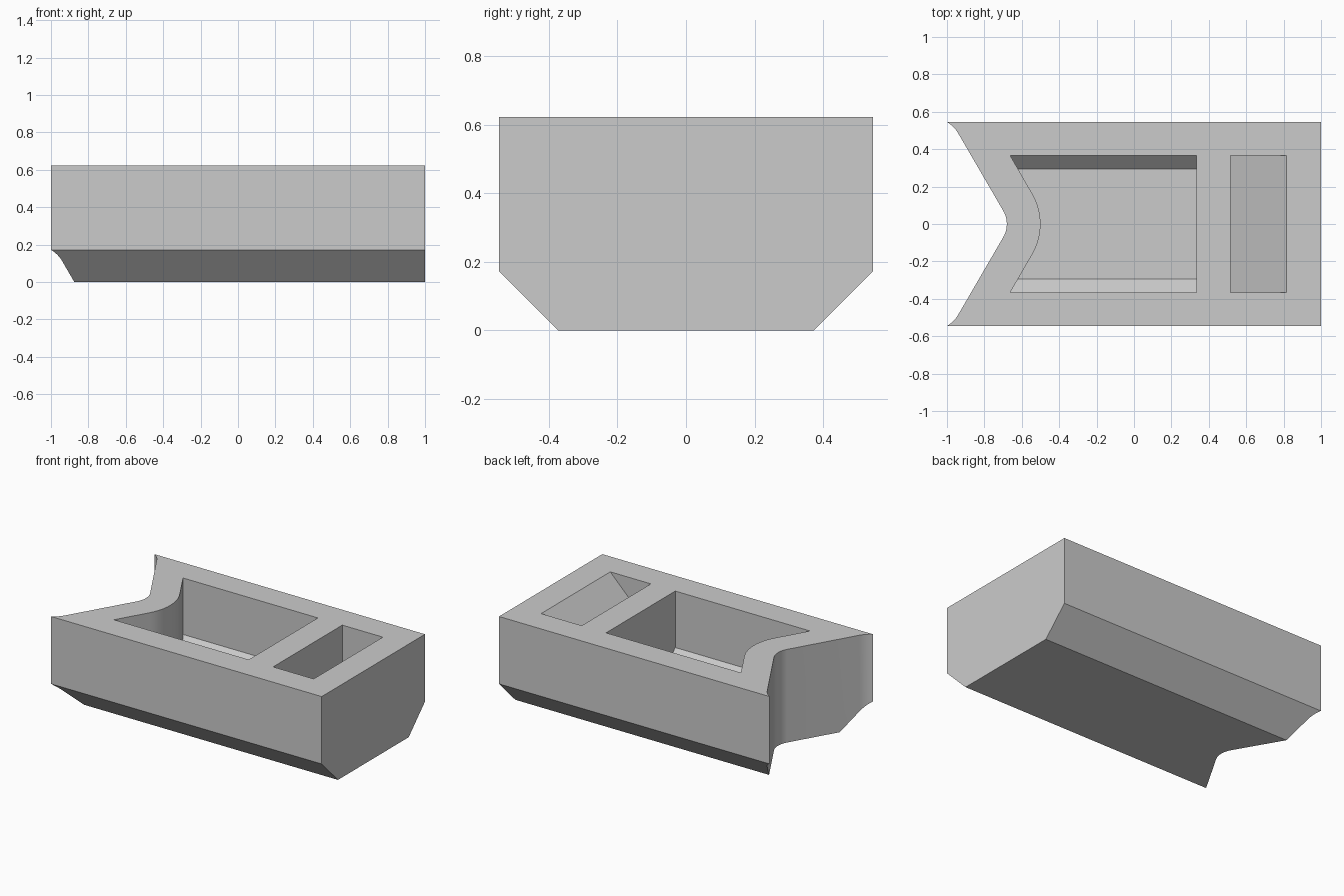
import bpy
import bmesh
from math import sin, cos, tan, radians
from mathutils import Vector

if "Cube" in bpy.data.objects:
    bpy.data.objects.remove(bpy.data.objects["Cube"], do_unlink=True)

TOP, HALF, BASE, WALL = 0.622, 0.545, 0.373, 0.18
CHAMFER = HALF - BASE
INNER = HALF - WALL
CENTRE, NOTCH_R = -0.82, 0.14

grey = bpy.data.materials.new("light grey")
grey.use_nodes = True
colour = (0.6, 0.6, 0.6, 1)
grey.diffuse_color = colour
grey.node_tree.nodes["Principled BSDF"].inputs["Base Color"].default_value = colour


def prism(name, points, along):
    """Extrude a closed planar outline along a vector."""
    bm = bmesh.new()
    face = bm.faces.new([bm.verts.new(p) for p in points])
    out = bmesh.ops.extrude_face_region(bm, geom=[face])
    moved = [v for v in out["geom"] if isinstance(v, bmesh.types.BMVert)]
    bmesh.ops.translate(bm, verts=moved, vec=Vector(along))
    bmesh.ops.recalc_face_normals(bm, faces=bm.faces)
    mesh = bpy.data.meshes.new(name)
    bm.to_mesh(mesh)
    bm.free()
    mesh.materials.append(grey)
    obj = bpy.data.objects.new(name, mesh)
    bpy.context.collection.objects.link(obj)
    return obj


def combine(obj, cutter, operation):
    """Apply a boolean and discard the cutter."""
    mod = obj.modifiers.new("cut", "BOOLEAN")
    mod.operation, mod.solver, mod.object = operation, "EXACT", cutter
    bpy.context.view_layer.update()
    graph = bpy.context.evaluated_depsgraph_get()
    mesh = bpy.data.meshes.new_from_object(obj.evaluated_get(graph))
    obj.modifiers.clear()
    obj.data = mesh
    bpy.data.objects.remove(cutter, do_unlink=True)


def vee(radius, steps=12):
    """Rounded tip of the V, from -y to +y."""
    return [(CENTRE + radius * cos(a), radius * sin(a))
            for a in (radians(-30 + 60 * i / steps) for i in range(steps + 1))]


def mirrored(half):
    return [(-y, z) for y, z in half] + [(y, z) for y, z in reversed(half)]


# Body: chamfered trough section along x
section = mirrored([(BASE, 0), (HALF, CHAMFER), (HALF, TOP)])
body = prism("block_body", [(-1.2, y, z) for y, z in section], (2.2, 0, 0))

# Plan outline with the V notch and flared tips
flare_r = 0.164
flare = []
for i in range(9):
    a = radians(120 + 30 * i / 8)
    flare.append((-1 + flare_r * (sin(a) - 0.5),
                  HALF - flare_r * (cos(a) - cos(radians(150)))))
flare.append((-1.173, HALF + 0.1))
outline = ([(x, -y) for x, y in reversed(flare)] + vee(NOTCH_R) + flare
           + [(1.2, HALF + 0.1), (1.2, -HALF - 0.1)])
combine(body, prism("notch_plan", [(x, y, -0.2) for x, y in outline], (0, 0, 1)),
        "INTERSECT")

# Main cavity: inner section offset by the wall, trimmed by the inner V
floor_half = 0.295
section = mirrored([(floor_half, WALL - 0.005),
                    (INNER, WALL - 0.005 + INNER - floor_half), (INNER, 0.8)])
cavity = prism("cavity", [(-1, y, z) for y, z in section], (1.335, 0, 0))
tip = vee(NOTCH_R + WALL)
end_y = 0.5
end_x = tip[-1][0] - (end_y - tip[-1][1]) * tan(radians(30))
plan = [(end_x, -end_y)] + tip + [(end_x, end_y), (0.6, end_y), (0.6, -end_y)]
combine(cavity, prism("cavity_plan", [(x, y, -0.1) for x, y in plan], (0, 0, 1.1)),
        "INTERSECT")
combine(body, cavity, "DIFFERENCE")

# Small pocket with a sloping floor
wedge = [(0.515, TOP - 0.3), (0.815, TOP), (0.815, 0.8), (0.515, 0.8)]
combine(body, prism("pocket", [(x, -INNER, z) for x, z in wedge], (0, 2 * INNER, 0)),
        "DIFFERENCE")

# Smooth the curved walls, keep edges crisp
bpy.ops.object.select_all(action="DESELECT")
body.select_set(True)
bpy.context.view_layer.objects.active = body
bpy.ops.object.shade_smooth_by_angle(angle=radians(25))
